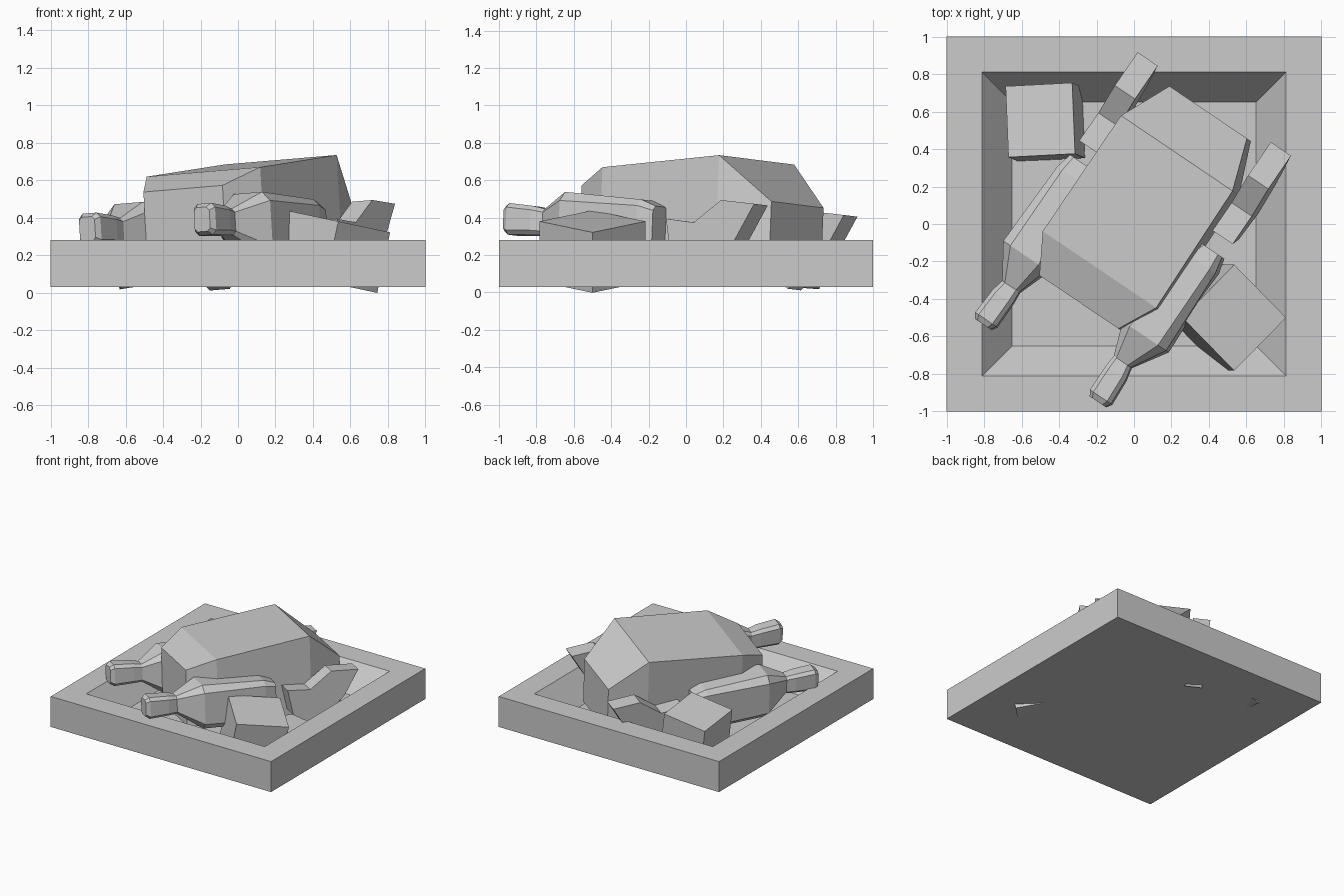
import bpy
import bmesh
import math
from mathutils import Matrix, Vector, Euler

if "Cube" in bpy.data.objects:
    bpy.data.objects.remove(bpy.data.objects["Cube"], do_unlink=True)

grey = bpy.data.materials.new("light_grey")
grey.use_nodes = True
grey.diffuse_color = (0.6, 0.6, 0.6, 1)
grey.node_tree.nodes["Principled BSDF"].inputs["Base Color"].default_value = (0.6, 0.6, 0.6, 1)

# Frame of the roast bird: x across, y towards its back, z = 0 at the tray rim
BIRD = (Matrix.Translation((0.01, 0, 0.28))
        @ Matrix.Rotation(math.radians(-34), 4, 'Z')
        @ Matrix.Rotation(math.radians(-4), 4, 'Y'))


def finish(name, bm, matrix=None):
    bmesh.ops.recalc_face_normals(bm, faces=bm.faces)
    mesh = bpy.data.meshes.new(name)
    bm.to_mesh(mesh)
    bm.free()
    mesh.materials.append(grey)
    obj = bpy.data.objects.new(name, mesh)
    bpy.context.collection.objects.link(obj)
    if matrix:
        obj.matrix_world = matrix
    return obj


def loft(name, rings, matrix=None):
    """Skin a list of equal-length closed rings and cap both ends."""
    bm = bmesh.new()
    loops = [[bm.verts.new(p) for p in ring] for ring in rings]
    n = len(loops[0])
    for a, b in zip(loops, loops[1:]):
        for i in range(n):
            j = (i + 1) % n
            bm.faces.new((a[i], a[j], b[j], b[i]))
    bm.faces.new(loops[0])
    bm.faces.new(loops[-1])
    return finish(name, bm, matrix)


def square(half, z):
    return [(-half, -half, z), (half, -half, z), (half, half, z), (-half, half, z)]


# Tray with sloping inner walls
loft("tray", [square(1, 0.03), square(1, 0.28), square(0.81, 0.28), square(0.65, 0.08)])

# Body: (y, half width, top)
body = [(-0.515, 0.255, 0.275), (-0.31, 0.366, 0.365),
        (0.435, 0.36, 0.43), (0.71, 0.25, 0.19)]
loft("roast_body", [[(-w, y, -0.17), (w, y, -0.17), (w, y, top), (-w, y, top)]
                    for y, w, top in body], BIRD)


# Drumsticks: (y, centre x, half width, bottom, top), chamfered sections
def section(y, cx, w, low, high):
    c = 0.35 * w
    pts = [(w - c, low), (w, low + c), (w, high - c), (w - c, high),
           (c - w, high), (-w, high - c), (-w, low + c), (c - w, low)]
    return [(cx + x, y, z) for x, z in pts]


leg = [(-0.90, 0.37, 0.05, 0.02, 0.15), (-0.87, 0.37, 0.068, 0.0, 0.17),
       (-0.72, 0.365, 0.065, 0.0, 0.155), (-0.65, 0.36, 0.055, 0.0, 0.14),
       (-0.47, 0.385, 0.14, -0.12, 0.225), (0.02, 0.41, 0.10, -0.15, 0.185),
       (0.11, 0.42, 0.07, -0.12, 0.15)]
# Wing side profile (y, z), bent like a V
wing = [(0.20, 0.08), (0.38, 0.06), (0.55, 0.18), (0.765, 0.16),
        (0.65, -0.03), (0.42, -0.235), (0.24, -0.12)]

for side, s in (("left", 1), ("right", -1)):
    loft(side + "_drumstick",
         [[(s * x, y, z) for x, y, z in section(*row)] for row in leg], BIRD)
    loft(side + "_wing", [[(s * x, y, z) for y, z in wing] for x in (0.365, 0.495)], BIRD)


# Tilted vegetable blocks resting in the tray
def block(name, top, size, angles):
    rot = Euler([math.radians(a) for a in angles]).to_matrix()
    centre = Vector(top) - rot @ Vector((0, 0, size[2] / 2))
    bm = bmesh.new()
    bmesh.ops.create_cube(bm, size=1)
    bmesh.ops.scale(bm, vec=size, verts=bm.verts)
    finish(name, bm, Matrix.Translation(centre) @ rot.to_4x4())


block("back_vegetable_block", (-0.5, 0.555, 0.385), (0.36, 0.38, 0.33), (-4.5, -9, 3))
# Turned to stand corner-on, then tipped towards the tray wall
tip = Matrix.Rotation(math.radians(12), 3, 'Y') @ Matrix.Rotation(math.radians(45), 3, 'Z')
block("front_vegetable_block", (0.535, -0.5, 0.38), (0.4, 0.4, 0.33),
      [math.degrees(a) for a in tip.to_euler()])
